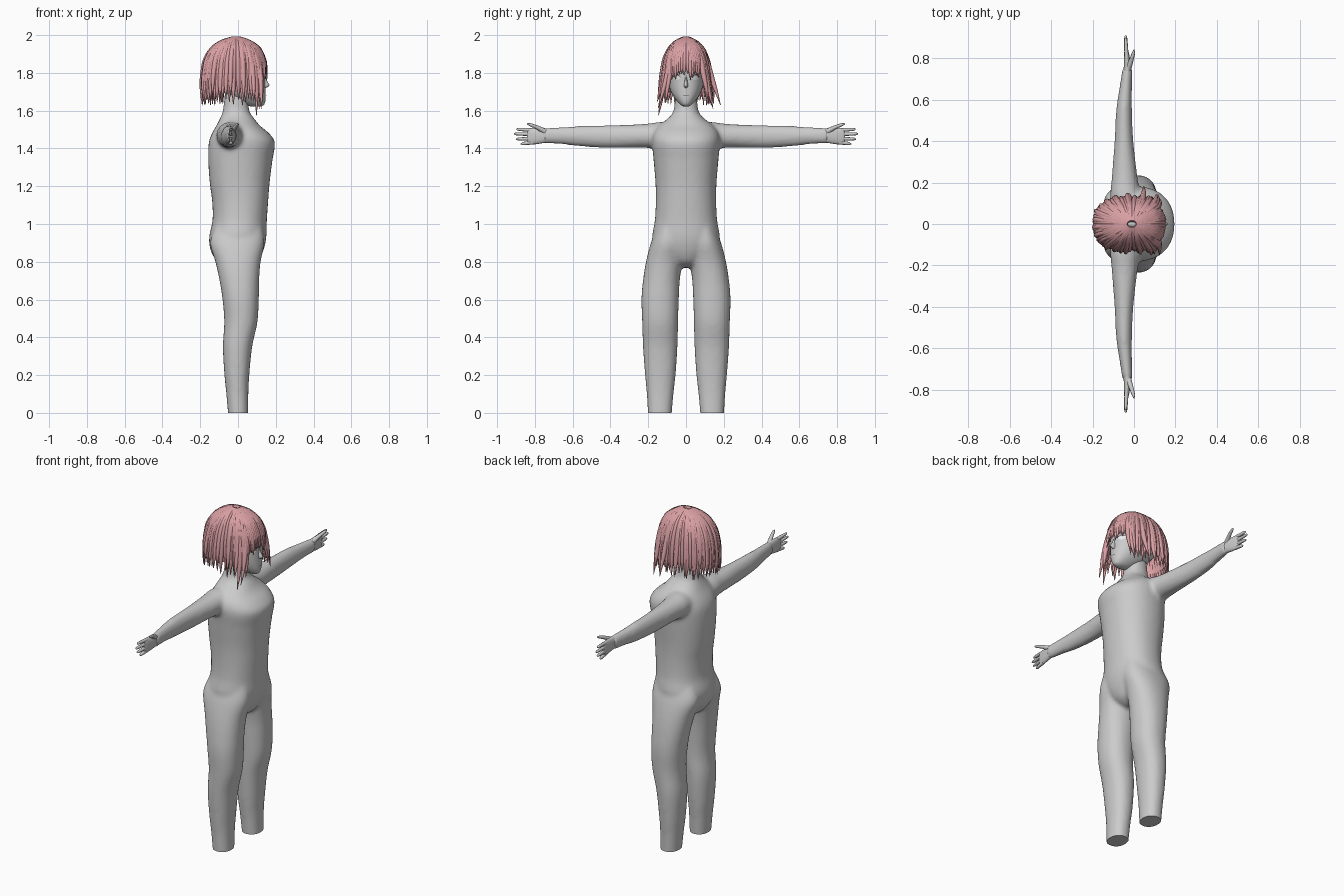
import bpy, bmesh, math, random
from mathutils import Vector

if "Cube" in bpy.data.objects:
    bpy.data.objects.remove(bpy.data.objects["Cube"])

random.seed(4)


def material(name, col):
    m = bpy.data.materials.new(name)
    m.diffuse_color = (*col, 1)
    m.use_nodes = True
    m.node_tree.nodes["Principled BSDF"].inputs["Base Color"].default_value = m.diffuse_color
    return m


SKIN = material("grey skin", (0.6, 0.6, 0.6))
HAIR = material("pink hair", (0.70, 0.35, 0.37))
WHITE = material("eye white", (0.8, 0.8, 0.8))
DARK = material("dark lash", (0.12, 0.06, 0.07))


def refine(rows, n=5):
    """Smooth curve through the given rows."""
    out = []
    for i in range(len(rows) - 1):
        a, b, c, d = (rows[max(0, min(len(rows) - 1, i + k))] for k in (-1, 0, 1, 2))
        for j in range(n):
            t = j / n
            out.append([0.5 * (2 * q + (r - p) * t + (2 * p - 5 * q + 4 * r - s) * t * t
                               + (3 * q - p - 3 * r + s) * t ** 3)
                        for p, q, r, s in zip(a, b, c, d)])
    return out + [list(rows[-1])]


def spow(v, e):
    return math.copysign(abs(v) ** e, v)


def loft(bm, rows, axis="z", power=2.2, sides=32, flip=1, caps=True):
    """Skin superellipses; row = position, min/max x, min/max of the other axis."""
    rings = []
    for p, a0, a1, b0, b1 in refine(rows):
        ring = []
        for k in range(sides):
            t = 2 * math.pi * k / sides
            x = (a0 + a1) / 2 + (a1 - a0) / 2 * spow(math.cos(t), 2 / power)
            o = (b0 + b1) / 2 + (b1 - b0) / 2 * spow(math.sin(t), 2 / power)
            ring.append(bm.verts.new((x, o * flip, p) if axis == "z" else (x, p * flip, o)))
        rings.append(ring)
    faces = []
    for r, q in zip(rings, rings[1:]):
        for k in range(sides):
            j = (k + 1) % sides
            faces.append(bm.faces.new((r[k], r[j], q[j], q[k])))
    if caps:
        faces += [bm.faces.new(rings[0]), bm.faces.new(rings[-1])]
    bmesh.ops.recalc_face_normals(bm, faces=faces)


def finish(bm, name, mat):
    me = bpy.data.meshes.new(name)
    bm.to_mesh(me)
    bm.free()
    me.materials.append(mat)
    me.polygons.foreach_set("use_smooth", [True] * len(me.polygons))
    ob = bpy.data.objects.new(name, me)
    bpy.context.collection.objects.link(ob)
    return ob


def baked(ob):
    dg = bpy.context.evaluated_depsgraph_get()
    bm = bmesh.new()
    me = bpy.data.meshes.new_from_object(ob.evaluated_get(dg))
    bm.from_mesh(me)
    bpy.data.objects.remove(ob)
    return bm


# Body: torso, neck, legs and arms fused into one smooth skin
bm = bmesh.new()
loft(bm, [(z, b, f, -w, w) for z, b, f, w in (
    (0.77, -0.06, 0.06, 0.04), (0.80, -0.11, 0.105, 0.09), (0.86, -0.145, 0.135, 0.15),
    (0.93, -0.153, 0.15, 0.178), (1.02, -0.135, 0.153, 0.165), (1.12, -0.137, 0.16, 0.16),
    (1.22, -0.15, 0.168, 0.162), (1.34, -0.158, 0.183, 0.172), (1.43, -0.155, 0.196, 0.18),
    (1.48, -0.138, 0.165, 0.172), (1.52, -0.115, 0.117, 0.145), (1.56, -0.095, 0.085, 0.095),
    (1.60, -0.08, 0.06, 0.066), (1.70, -0.07, 0.05, 0.056))])
LEG = [(-0.04, -0.05, 0.055, 0.078, 0.2), (0.1, -0.062, 0.055, 0.066, 0.208),
       (0.2, -0.072, 0.06, 0.055, 0.217), (0.35, -0.08, 0.075, 0.045, 0.228),
       (0.48, -0.073, 0.103, 0.042, 0.232), (0.6, -0.082, 0.11, 0.038, 0.236),
       (0.7, -0.098, 0.112, 0.033, 0.228), (0.8, -0.12, 0.12, 0.02, 0.212),
       (0.9, -0.148, 0.14, 0.01, 0.186), (0.98, -0.12, 0.13, 0.03, 0.155)]
ARM = [(0.05, -0.11, 0.06, 1.38, 1.54), (0.14, -0.115, 0.035, 1.395, 1.54),
       (0.22, -0.108, 0.018, 1.403, 1.53), (0.4, -0.094, -0.003, 1.402, 1.523),
       (0.55, -0.086, -0.01, 1.41, 1.52), (0.66, -0.07, -0.01, 1.422, 1.513),
       (0.75, -0.056, -0.006, 1.427, 1.508)]
for s in (1, -1):
    loft(bm, LEG, flip=s)
    loft(bm, ARM, axis="y", power=2, flip=s)
body = finish(bm, "body_raw", SKIN)
mod = body.modifiers.new("fuse", "REMESH")
mod.mode, mod.voxel_size = "VOXEL", 0.011
mod = body.modifiers.new("soften", "SMOOTH")
mod.factor, mod.iterations = 0.5, 8
bm = baked(body)
cut = bmesh.ops.bisect_plane(bm, geom=bm.verts[:] + bm.edges[:] + bm.faces[:],
                             plane_co=(0, 0, 0), plane_no=(0, 0, 1), clear_inner=True)
bmesh.ops.holes_fill(bm, edges=[e for e in bm.edges if e.is_boundary], sides=0)
body = finish(bm, "body", SKIN)
for p in body.data.polygons:
    p.use_smooth = p.normal.z > -0.95 or p.center.z > 0.01


# Tapered round strands along smooth paths
def strands(name, paths, mat, bevel=2):
    cu = bpy.data.curves.new(name + "_curve", "CURVE")
    cu.dimensions, cu.bevel_depth, cu.bevel_resolution = "3D", 1.0, bevel
    cu.use_fill_caps = True
    for path in paths:
        pts = refine(path, 3)
        sp = cu.splines.new("POLY")
        sp.points.add(len(pts) - 1)
        for q, (x, y, z, r) in zip(sp.points, pts):
            q.co, q.radius = (x, y, z, 1), max(r, 0.0008)
    ob = bpy.data.objects.new(name + "_curve", cu)
    bpy.context.collection.objects.link(ob)
    return finish(baked(ob), name, mat)


# Hands: palm, four fingers and a thumb
for s, side in ((1, "left"), (-1, "right")):
    bm = bmesh.new()
    loft(bm, [(0.70, -0.058, -0.012, 1.432, 1.505), (0.75, -0.05, -0.014, 1.429, 1.507),
              (0.80, -0.049, -0.02, 1.422, 1.508), (0.832, -0.047, -0.026, 1.424, 1.506),
              (0.842, -0.04, -0.033, 1.435, 1.495)], axis="y", flip=s, sides=20)
    finish(bm, side + "_palm", SKIN)
    fingers = []
    for z0, z1, y1 in ((1.431, 1.424, 0.875), (1.452, 1.45, 0.9), (1.475, 1.477, 0.91), (1.497, 1.501, 0.898)):
        fingers.append([(-0.036, s * 0.81, z0, 0.010), (-0.038, s * 0.85, (z0 + z1) / 2, 0.0095),
                        (-0.04, s * (y1 - 0.008), z1, 0.007), (-0.04, s * y1, z1, 0.002)])
    fingers.append([(-0.03, s * 0.745, 1.488, 0.016), (-0.015, s * 0.785, 1.51, 0.011),
                    (-0.003, s * 0.825, 1.526, 0.008), (0.0, s * 0.842, 1.531, 0.002)])
    strands(side + "_fingers", fingers, SKIN)

# Head with pointed chin
HEAD = [(z, b, f, -w, w) for z, b, f, w in (
    (1.622, 0.07, 0.12, 0.012), (1.632, 0.03, 0.138, 0.03), (1.66, -0.03, 0.146, 0.056),
    (1.70, -0.08, 0.146, 0.08), (1.75, -0.12, 0.144, 0.093), (1.82, -0.145, 0.14, 0.1),
    (1.90, -0.13, 0.115, 0.09), (1.96, -0.07, 0.05, 0.05))]
bm = bmesh.new()
loft(bm, HEAD)
finish(bm, "head", SKIN)
bm = bmesh.new()
loft(bm, [(1.718, 0.12, 0.142, -0.008, 0.008), (1.733, 0.12, 0.166, -0.011, 0.011),
          (1.76, 0.12, 0.153, -0.008, 0.008), (1.795, 0.12, 0.142, -0.006, 0.006)], sides=12, power=1.6)
finish(bm, "nose", SKIN)


# Painted face details laid just over the head surface
def face_point(y, z):
    r = min(refine(HEAD, 40), key=lambda q: abs(q[0] - z))
    k = (1 - min(1, abs(y / r[4])) ** 2.2) ** (1 / 2.2)
    return ((r[1] + r[2]) / 2 + (r[2] - r[1]) / 2 * k + 0.003, y, z)


def plate(name, y0, y1, low, high, mat, n=8):
    bm = bmesh.new()
    cols = []
    for i in range(n + 1):
        t = i / n
        y = y0 + (y1 - y0) * t
        cols.append([bm.verts.new(face_point(y, f(math.sin(math.pi * t)))) for f in (low, high)])
    for a, b in zip(cols, cols[1:]):
        f = bm.faces.new((a[0], b[0], b[1], a[1]))
        f.normal_update()
        if f.normal.x < 0:
            f.normal_flip()
    finish(bm, name, mat)


for s, side in ((1, "left"), (-1, "right")):
    plate(side + "_eye", s * 0.028, s * 0.072, lambda h: 1.773 - 0.01 * h, lambda h: 1.775 + 0.012 * h, WHITE)
    plate(side + "_lash", s * 0.026, s * 0.076, lambda h: 1.775 + 0.012 * h, lambda h: 1.777 + 0.016 * h, DARK)
plate("mouth", -0.016, 0.016, lambda h: 1.679 - 0.001 * h, lambda h: 1.68 + 0.001 * h, DARK)

# Hair shell under the strands, open around the face
SHELL = [(1.985, 0.12), (1.968, 0.4), (1.925, 0.74), (1.86, 0.92), (1.78, 1.0), (1.70, 1.04), (1.64, 1.03)]
bm = bmesh.new()
loft(bm, [(z, -0.01 - 0.165 * k, 0.14 * k - 0.01, -0.112 * k, 0.112 * k) for z, k in SHELL[:6]],
     power=2.4, caps=False)
bmesh.ops.delete(bm, geom=[f for f in bm.faces if f.calc_center_median().x > 0.05
                           and f.calc_center_median().z < 1.83], context="FACES")
finish(bm, "hair_shell", HAIR)


# Bob haircut: strands running from the crown to the tips
def lock(a, end, flare=0.0, rad=0.015, lift=0.0):
    cx, cy = spow(math.cos(a), 0.82), spow(math.sin(a), 0.82)
    ax = 0.163 if cx > 0 else 0.175
    path = []
    n = 9
    for i in range(n):
        t = i / (n - 1)
        u = t ** 1.35
        z = 1.985 - (1.985 - end) * u
        k = SHELL[-1][1]
        for (z0, k0), (z1, k1) in zip(SHELL, SHELL[1:]):
            if z1 <= z <= z0:
                k = k0 + (k1 - k0) * (z0 - z) / (z0 - z1)
        w = 0.118 + lift + flare * u * u
        r = rad * min(1, 0.5 + 1.6 * t) * (1 if t < 0.65 else 1 - 0.9 * ((t - 0.65) / 0.35) ** 1.5)
        path.append((-0.01 + (ax + lift) * k * cx, w * k * cy, z, r))
    return path


paths = []
N = 68
for i in range(N):
    a = -math.pi + 2 * math.pi * (i + 0.5) / N
    d = abs(a)
    if d < 0.62:        # fringe
        paths.append(lock(a, 1.775 + random.uniform(-0.012, 0.02), 0.0, 0.015))
    elif d < 1.2:       # side locks framing the face
        paths.append(lock(a, random.uniform(1.63, 1.68), random.uniform(0.02, 0.055), 0.015))
    else:               # sides and back
        paths.append(lock(a, random.uniform(1.625, 1.665), random.uniform(0, 0.025), 0.0155))
    if i % 3 == 0 and d > 0.75:
        paths.append(lock(a + 0.03, random.uniform(1.64, 1.70), random.uniform(0.01, 0.03), 0.014, 0.005))
paths += [lock(-0.72, 1.61, 0.085, 0.014), lock(-0.95, 1.575, 0.05, 0.014),
          lock(0.8, 1.61, 0.065, 0.014), lock(1.3, 1.63, 0.065, 0.015)]
strands("hair_strands", paths, HAIR)
